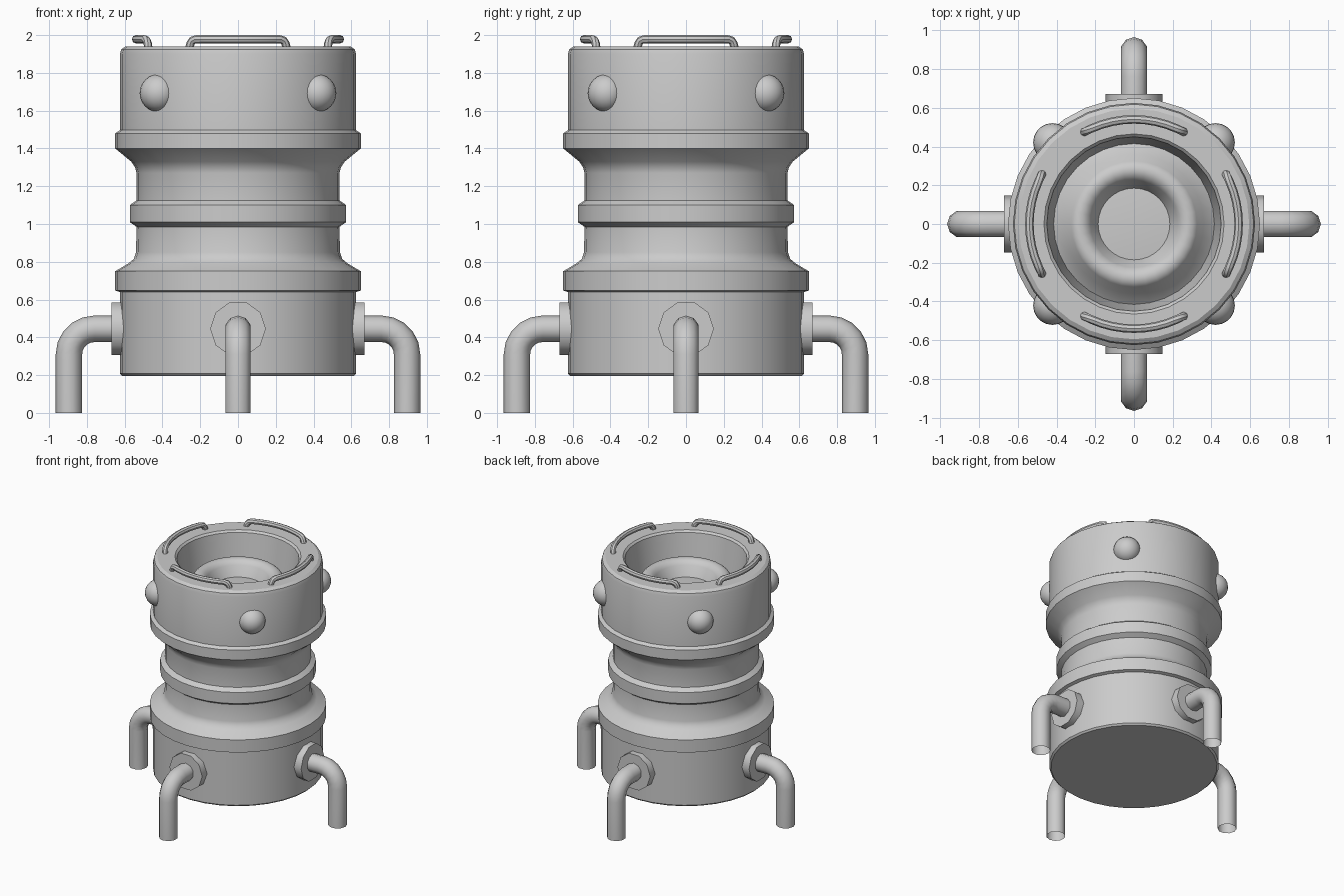
import bpy, bmesh, math
from mathutils import Vector, Matrix

if "Cube" in bpy.data.objects:
    bpy.data.objects.remove(bpy.data.objects["Cube"])

grey = bpy.data.materials.new("grey metal")
grey.diffuse_color = (0.6, 0.6, 0.6, 1)
grey.use_nodes = True
grey.node_tree.nodes["Principled BSDF"].inputs["Base Color"].default_value = grey.diffuse_color


def finish(name, bm, angle=32):
    bmesh.ops.recalc_face_normals(bm, faces=bm.faces[:])
    me = bpy.data.meshes.new(name)
    bm.to_mesh(me)
    bm.free()
    me.materials.append(grey)
    ob = bpy.data.objects.new(name, me)
    bpy.context.collection.objects.link(ob)
    bpy.ops.object.select_all(action='DESELECT')
    ob.select_set(True)
    bpy.context.view_layer.objects.active = ob
    bpy.ops.object.shade_smooth_by_angle(angle=math.radians(angle))
    return ob


def lathe(name, profile, sides):
    bm = bmesh.new()
    vs = [bm.verts.new((r, 0, z)) for r, z in profile]
    es = [bm.edges.new(p) for p in zip(vs, vs[1:])]
    bmesh.ops.spin(bm, geom=vs + es, cent=(0, 0, 0), axis=(0, 0, 1),
                   angle=math.tau, steps=sides)
    bmesh.ops.remove_doubles(bm, verts=bm.verts[:], dist=0.0005)
    return finish(name, bm)


def tube(name, path, up, radius, sides, rot, cap):
    # sweep a round section along a path, then turn it about z
    bm = bmesh.new()
    pts = [Vector(p) for p in path]
    rings = []
    for i, p in enumerate(pts):
        t = (pts[min(i + 1, len(pts) - 1)] - pts[max(i - 1, 0)]).normalized()
        a = t.cross(Vector(up)).normalized()
        b = t.cross(a)
        rings.append([bm.verts.new(p + radius * (a * math.cos(k * math.tau / sides)
                                                 + b * math.sin(k * math.tau / sides)))
                      for k in range(sides)])
    for r0, r1 in zip(rings, rings[1:]):
        for k in range(sides):
            n = (k + 1) % sides
            bm.faces.new((r0[k], r0[n], r1[n], r1[k]))
    if cap:
        bm.faces.new(rings[0])
        bm.faces.new(rings[-1])
    bm.transform(Matrix.Rotation(rot, 4, 'Z'))
    return finish(name, bm, 40)


# main body with flanges, waist and hollow top with a raised inner ring
lathe("body", [
    (0, 0.195), (0.612, 0.195), (0.625, 0.208), (0.625, 0.64), (0.65, 0.648),
    (0.65, 0.75), (0.582, 0.79), (0.552, 0.815), (0.54, 0.85), (0.537, 0.985),
    (0.573, 1.01), (0.573, 1.1), (0.537, 1.125), (0.537, 1.27), (0.545, 1.3),
    (0.565, 1.33), (0.65, 1.4), (0.65, 1.48), (0.625, 1.497), (0.625, 1.9),
    (0.618, 1.925), (0.595, 1.94), (0.465, 1.94), (0.45, 1.925), (0.415, 1.68),
    (0.36, 1.725), (0.325, 1.78), (0.305, 1.797), (0.275, 1.802), (0.245, 1.79),
    (0.225, 1.765), (0.185, 1.685), (0.12, 1.69), (0, 1.693)], 32)

sides = ["right", "back", "left", "front"]
for i, side in enumerate(sides):
    rot = i * math.pi / 2

    # bent pipe leg, open at the foot
    bend = [(0.76 + 0.135 * math.sin(a), 0, 0.31 + 0.135 * math.cos(a))
            for a in [k * math.pi / 10 for k in range(6)]]
    tube(side + "_leg", [(0.58, 0, 0.445)] + bend + [(0.895, 0, 0)],
         (0, 1, 0), 0.07, 10, rot, False)

    # mounting plate around the leg
    tube(side + "_leg_plate", [(0.58, 0, 0.445), (0.67, 0, 0.445)],
         (0, 0, 1), 0.147, 10, rot, True)

    # curved grab rail on the rim
    stops = [(-28.5, 1.93), (-27.8, 1.955), (-26.5, 1.972), (-24, 1.978)]
    mid = [(d, 1.978) for d in range(-18, 19, 6)]
    path = [(0.54 * math.cos(math.radians(d)), 0.54 * math.sin(math.radians(d)), z)
            for d, z in stops + mid + [(-d, z) for d, z in reversed(stops)]]
    tube(side + "_rail", path, (0.9, 0, 0.001), 0.022, 8, rot, True)

    # round knob on the diagonal
    bm = bmesh.new()
    bmesh.ops.create_uvsphere(bm, u_segments=20, v_segments=12, radius=0.1)
    a = rot + math.pi / 4
    bm.transform(Matrix.Translation((0.595 * math.cos(a), 0.595 * math.sin(a), 1.693)))
    finish("knob_%d" % (i + 1), bm, 60)
